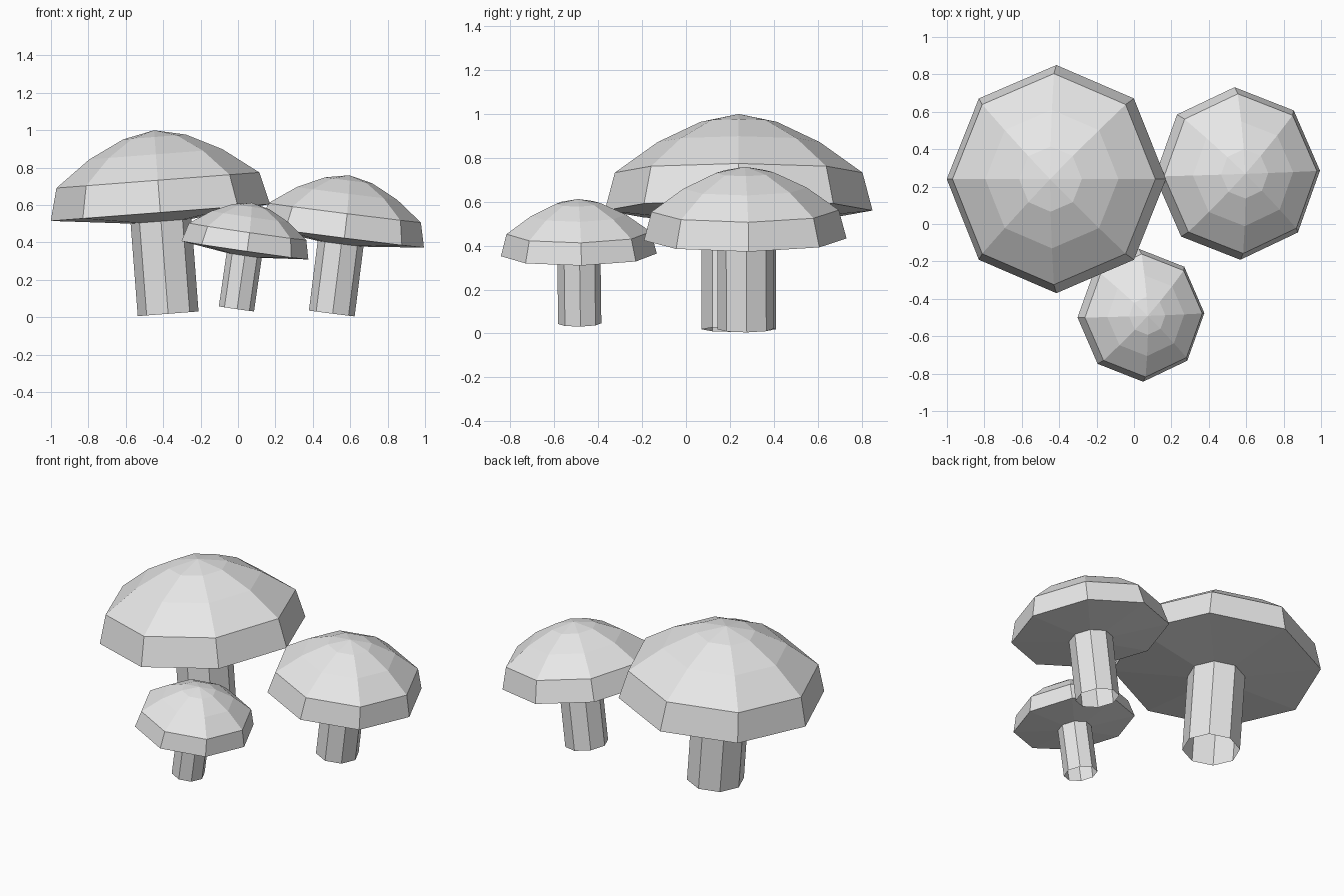
import bpy
import bmesh
from math import sin, cos, pi, radians
from mathutils import Euler, Matrix, Vector

if "Cube" in bpy.data.objects:
    bpy.data.objects.remove(bpy.data.objects["Cube"], do_unlink=True)

SIDES = 8
OVAL = 1.037  # slightly longer front to back

grey = bpy.data.materials.new("pale grey")
grey.use_nodes = True
colour = (0.8, 0.8, 0.8, 1)
grey.diffuse_color = colour
grey.node_tree.nodes["Principled BSDF"].inputs["Base Color"].default_value = colour

# (radius, height) from the underside centre up to the crown, rim at height 0
CAP = [(0, -0.065), (0.588, 0), (0.544, 0.173), (0.357, 0.312), (0.168, 0.405), (0, 0.441)]
STEM = [(0.163, -0.543), (0.163, -0.04)]


def lathe(name, profile, matrix):
    """Spin a profile into a flat-faced eight-sided shape."""
    bm = bmesh.new()
    rings = []
    for r, z in profile:
        count = SIDES if r else 1
        angles = [2 * pi * i / SIDES for i in range(count)]
        rings.append([bm.verts.new((r * cos(a), r * OVAL * sin(a), z)) for a in angles])
    for low, high in zip(rings, rings[1:]):
        for i in range(SIDES):
            j = (i + 1) % SIDES
            corners = [low[i % len(low)], low[j % len(low)],
                       high[j % len(high)], high[i % len(high)]]
            bm.faces.new(list(dict.fromkeys(corners)))
    mesh = bpy.data.meshes.new(name)
    bm.to_mesh(mesh)
    bm.free()
    mesh.materials.append(grey)
    obj = bpy.data.objects.new(name, mesh)
    obj.matrix_world = matrix
    bpy.context.collection.objects.link(obj)


def mushroom(name, rim_centre, size, tilt):
    """One cap on an open-ended stem, leaning as a whole."""
    turn = Euler([radians(a) for a in tilt]).to_matrix().to_4x4()
    matrix = Matrix.Translation(Vector(rim_centre)) @ turn @ Matrix.Scale(size, 4)
    lathe(name + "_cap", CAP, matrix)
    lathe(name + "_stem", STEM, matrix)


mushroom("large_mushroom", (-0.415, 0.24, 0.56), 1.0, (0, -4.4, 0))
mushroom("medium_mushroom", (0.553, 0.27, 0.428), 0.757, (0.6, 7.2, 2))
mushroom("small_mushroom", (0.037, -0.488, 0.358), 0.583, (1, 8.2, 2))
